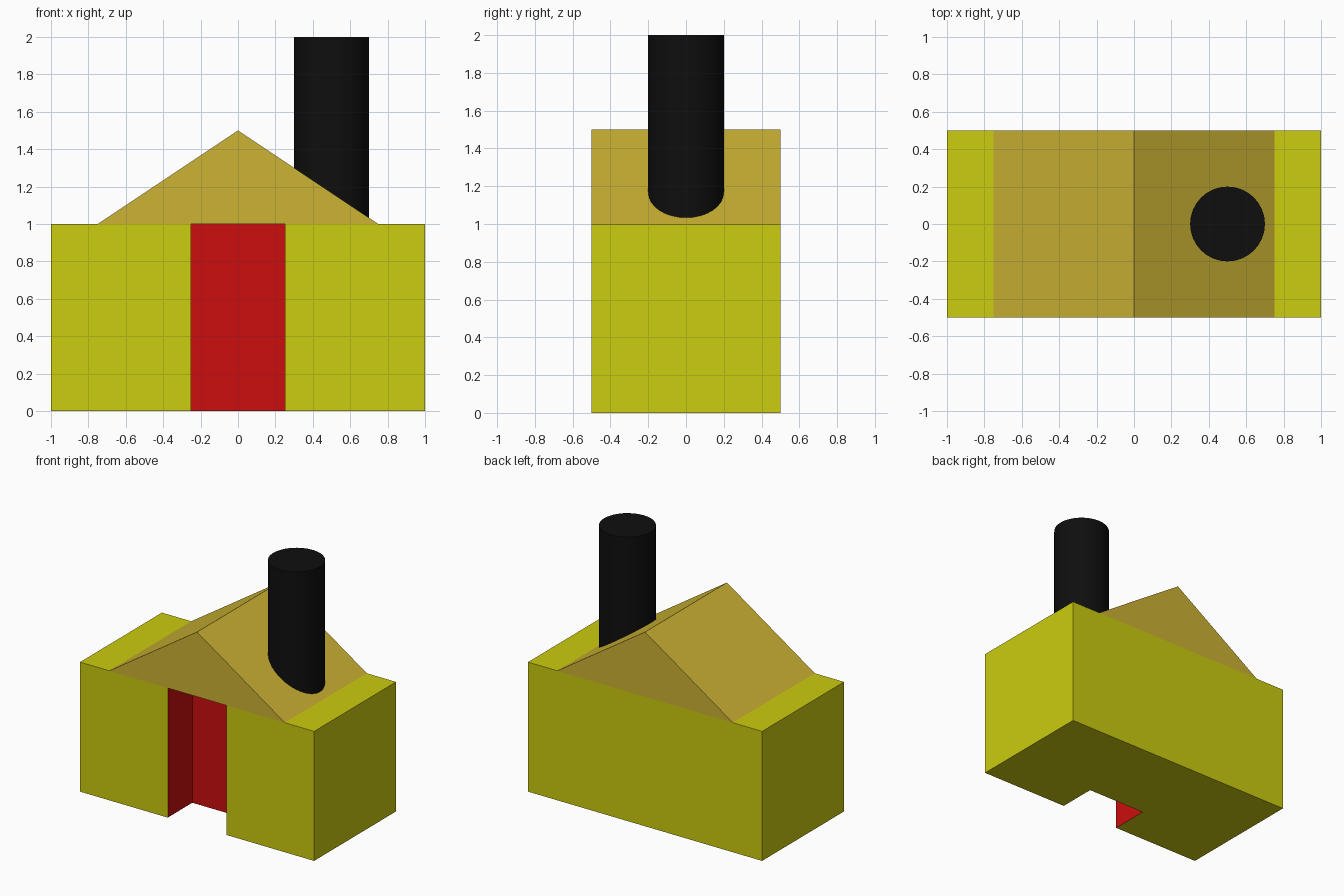
import bpy
import bmesh

if "Cube" in bpy.data.objects:
    bpy.data.objects.remove(bpy.data.objects["Cube"])


def material(name, rgb):
    mat = bpy.data.materials.new(name)
    mat.diffuse_color = (*rgb, 1.0)
    mat.use_nodes = True
    mat.node_tree.nodes["Principled BSDF"].inputs["Base Color"].default_value = mat.diffuse_color
    return mat


YELLOW = material("yellow", (0.604, 0.604, 0.005))
RED = material("red", (0.604, 0.0045, 0.0045))
GOLD = material("gold", (0.604, 0.448, 0.033))
BLACK = material("black", (0.0045, 0.0045, 0.0045))


def prism(name, outline, offset, materials):
    """Extrude a closed outline of 3D points along an offset vector."""
    bm = bmesh.new()
    base = bm.faces.new([bm.verts.new(p) for p in outline])
    extruded = bmesh.ops.extrude_face_region(bm, geom=[base], use_keep_orig=True)
    verts = [v for v in extruded["geom"] if isinstance(v, bmesh.types.BMVert)]
    bmesh.ops.translate(bm, verts=verts, vec=offset)
    bmesh.ops.recalc_face_normals(bm, faces=bm.faces)
    mesh = bpy.data.meshes.new(name)
    bm.to_mesh(mesh)
    bm.free()
    for mat in materials:
        mesh.materials.append(mat)
    obj = bpy.data.objects.new(name, mesh)
    bpy.context.collection.objects.link(obj)
    return obj


# House body: floor plan with a doorway recess in the front wall
W, D, H = 1.0, 0.5, 1.0
DOOR, RECESS = 0.25, -0.2
plan = [(-W, -D), (-DOOR, -D), (-DOOR, RECESS), (DOOR, RECESS),
        (DOOR, -D), (W, -D), (W, D), (-W, D)]
body = prism("house_body", [(x, y, 0) for x, y in plan], (0, 0, H), [YELLOW, RED])

# Red doorway: the upright faces inside the recess
for face in body.data.polygons:
    c = face.center
    if abs(face.normal.z) < 0.5 and abs(c.x) < DOOR + 0.01 and -D + 0.01 < c.y < 0:
        face.material_index = 1

# Gable roof
prism("roof", [(-0.75, -D, H), (0.75, -D, H), (0, -D, 1.5)], (0, 2 * D, 0), [GOLD])

# Chimney
bpy.ops.mesh.primitive_cylinder_add(vertices=32, radius=0.2, depth=1.0,
                                    location=(0.5, 0, 1.5))
chimney = bpy.context.object
chimney.name = "chimney"
chimney.data.materials.append(BLACK)
bpy.ops.object.shade_smooth_by_angle()
